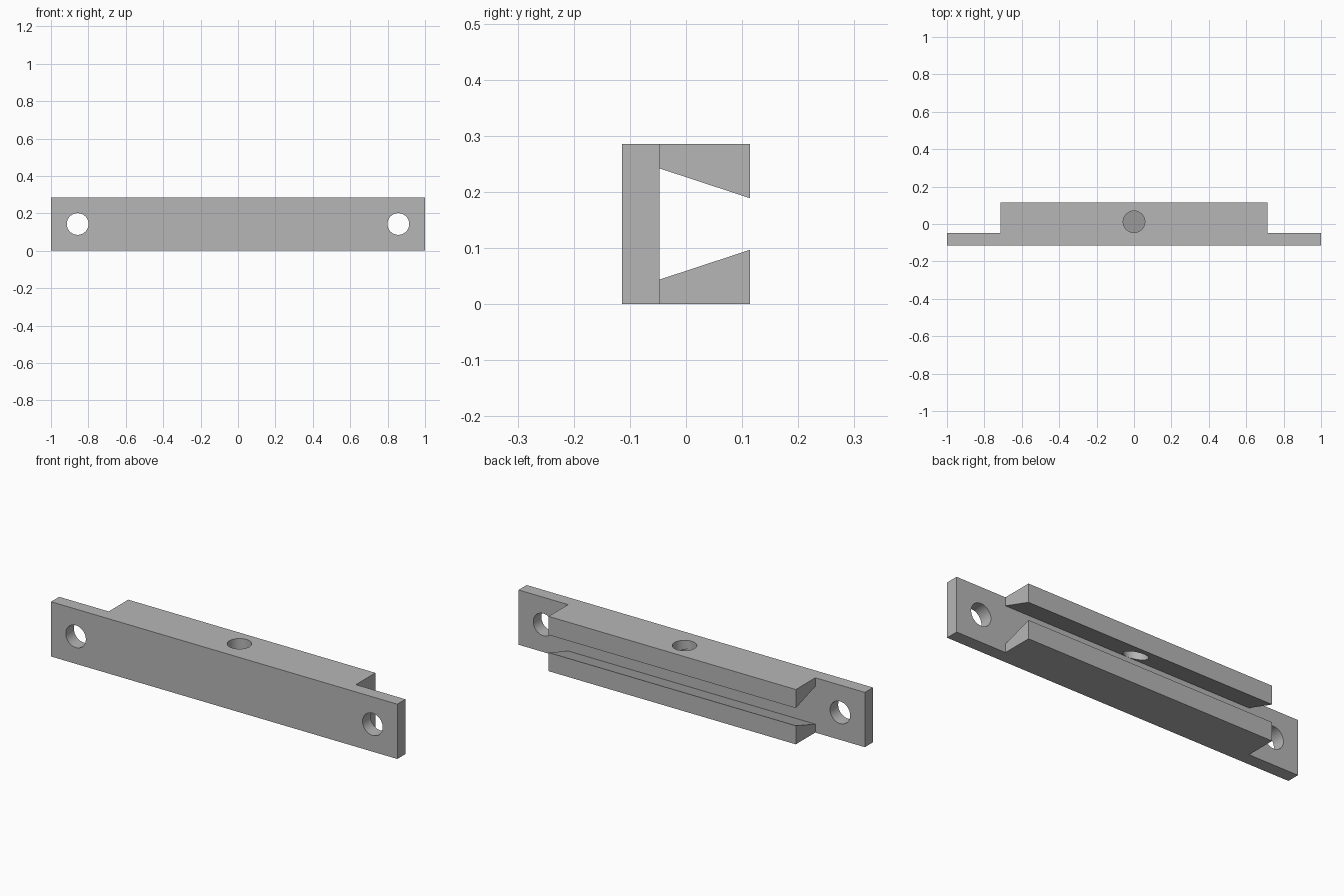
import bpy
import bmesh
import math

cube = bpy.data.objects.get("Cube")
if cube:
    bpy.data.objects.remove(cube, do_unlink=True)

LENGTH, HEIGHT = 2.0, 0.286
FRONT, PLATE_BACK, BACK = -0.114, -0.047, 0.114
RAIL_END = 0.714
HOLE_R = 0.058
MID = HEIGHT / 2

grey = bpy.data.materials.new("plain grey")
grey.use_nodes = True
colour = (0.47, 0.47, 0.47, 1)
grey.diffuse_color = colour
grey.node_tree.nodes["Principled BSDF"].inputs["Base Color"].default_value = colour


def extruded_profile(name, profile, length):
    """Extrude a (y, z) outline along x, centred on x = 0."""
    bm = bmesh.new()
    face = bm.faces.new([bm.verts.new((-length / 2, y, z)) for y, z in profile])
    out = bmesh.ops.extrude_face_region(bm, geom=[face])
    moved = [v for v in out["geom"] if isinstance(v, bmesh.types.BMVert)]
    bmesh.ops.translate(bm, verts=moved, vec=(length, 0, 0))
    bmesh.ops.recalc_face_normals(bm, faces=bm.faces)
    mesh = bpy.data.meshes.new(name)
    bm.to_mesh(mesh)
    bm.free()
    mesh.materials.append(grey)
    obj = bpy.data.objects.new(name, mesh)
    bpy.context.collection.objects.link(obj)
    return obj


def cut(target, cutter):
    """Subtract the cutter from the target, then remove the cutter."""
    cutter.hide_render = True
    cutter.data.materials.clear()
    cutter.data.materials.append(grey)
    mod = target.modifiers.new(cutter.name, "BOOLEAN")
    mod.operation = "DIFFERENCE"
    mod.solver = "EXACT"
    mod.object = cutter
    bpy.context.view_layer.objects.active = target
    bpy.ops.object.modifier_apply(modifier=mod.name)
    bpy.data.objects.remove(cutter, do_unlink=True)


def drill(target, location, depth, rotation=(0, 0, 0)):
    bpy.ops.mesh.primitive_cylinder_add(
        vertices=64, radius=HOLE_R, depth=depth, location=location, rotation=rotation)
    cut(target, bpy.context.object)


# Long bar with a dovetail groove open to the back
lower = [(PLATE_BACK, 0.044), (BACK, 0.097), (BACK, 0), (FRONT, 0)]
upper = [(y, HEIGHT - z) for y, z in reversed(lower)]
bracket = extruded_profile("dovetail_bracket", lower + upper, LENGTH)

# Rails cut away at both ends, leaving flat mounting tabs
for side in (-1, 1):
    bpy.ops.mesh.primitive_cube_add(size=1, location=(side * (RAIL_END + 0.25), PLATE_BACK + 0.25, MID))
    block = bpy.context.object
    block.scale = (0.5, 0.5, 1)
    cut(bracket, block)

# Mounting holes through the tabs
for side in (-1, 1):
    drill(bracket, (side * 0.857, -0.08, MID), 0.3, (math.pi / 2, 0, 0))

# Screw hole through the upper rail only
drill(bracket, (0, 0.012, HEIGHT), 0.25)

# Smooth hole walls, crisp edges elsewhere
bpy.ops.object.select_all(action="DESELECT")
bracket.select_set(True)
bpy.context.view_layer.objects.active = bracket
bpy.ops.object.shade_smooth_by_angle(angle=math.radians(15))
